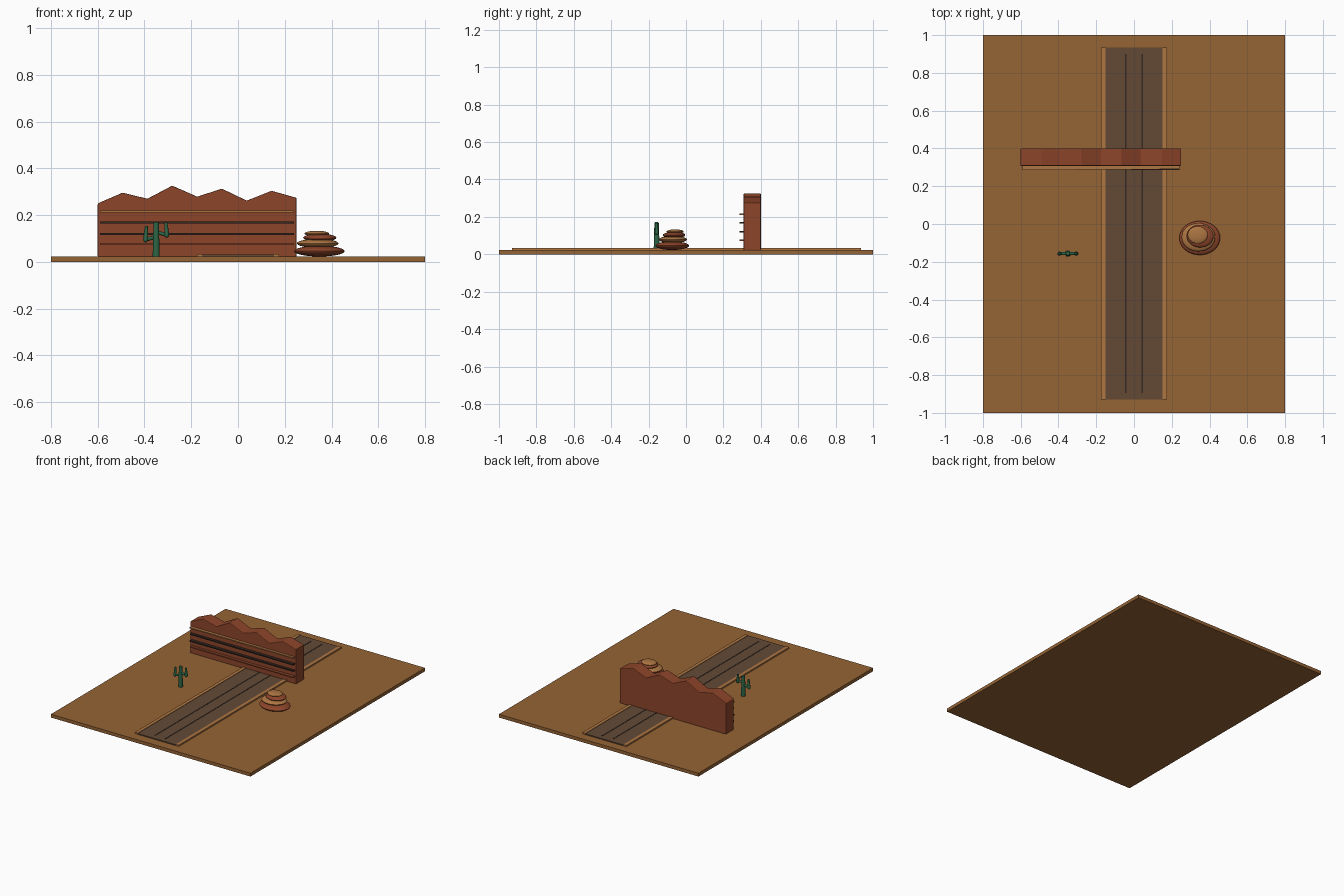
import bpy, bmesh
from math import pi
from mathutils import Vector

if "Cube" in bpy.data.objects:
    bpy.data.objects.remove(bpy.data.objects["Cube"])

def material(name, rgb):
    m = bpy.data.materials.new(name)
    m.diffuse_color = (*rgb, 1)
    m.use_nodes = True
    m.node_tree.nodes["Principled BSDF"].inputs["Base Color"].default_value = m.diffuse_color
    return m

SAND = material("sand", (0.30, 0.125, 0.035))
ROCK = material("red_rock", (0.27, 0.06, 0.023))
TAN = material("tan_rock", (0.42, 0.18, 0.055))
TRACK = material("track", (0.125, 0.068, 0.036))
DARK = material("dark", (0.035, 0.022, 0.016))
GREEN = material("cactus_green", (0.025, 0.13, 0.06))
TOP = 0.024  # ground surface

def finish(name, mat, smooth=False):
    o = bpy.context.object
    o.name = name
    o.data.materials.append(mat)
    if smooth:
        bpy.ops.object.shade_smooth_by_angle(angle=0.7)
    return o

def box(name, lo, hi, mat):
    lo, hi = Vector(lo), Vector(hi)
    bpy.ops.mesh.primitive_cube_add(size=1, location=(lo + hi) / 2)
    bpy.context.object.scale = hi - lo
    bpy.ops.object.transform_apply(location=False, rotation=False)
    return finish(name, mat)

def limb(name, a, b, r1, r2):
    a, b = Vector(a), Vector(b)
    d = b - a
    bpy.ops.mesh.primitive_cone_add(vertices=10, radius1=r1, radius2=r2, depth=d.length,
                                    location=(a + b) / 2,
                                    rotation=d.to_track_quat('Z', 'Y').to_euler())
    return finish(name, GREEN, True)

def blob(name, loc, size, mat, seg=32, rings=16):
    bpy.ops.mesh.primitive_uv_sphere_add(segments=seg, ring_count=rings, radius=1, location=loc)
    bpy.context.object.scale = size
    bpy.ops.object.transform_apply(location=False, rotation=False)
    return finish(name, mat, True)

# Ground slab and sunken track with raised edges and two ruts
box("ground", (-0.8, -1, 0), (0.8, 1, TOP), SAND)
box("track_bed", (-0.155, -0.93, TOP - 0.004), (0.155, 0.935, 0.031), TRACK)
for side, s in (("left", -1), ("right", 1)):
    x = 0.164 * s
    box(side + "_track_edge", (x - 0.012, -0.93, TOP - 0.004), (x + 0.012, 0.935, 0.034), TAN)
    x = 0.043 * s
    box(side + "_wheel_rut", (x - 0.004, -0.895, 0.028), (x + 0.004, 0.9, 0.0325), DARK)

# Mesa wall: jagged profile extruded in depth
peaks = [0.25, 0.296, 0.27, 0.326, 0.279, 0.313, 0.262, 0.304, 0.274]
outline = [(-0.6, TOP - 0.002)]
outline += [(-0.6 + 0.85 * i / 8, z) for i, z in enumerate(peaks)]
outline += [(0.25, TOP - 0.002)]
bm = bmesh.new()
face = bm.faces.new([bm.verts.new((x, 0.308, z)) for x, z in outline])
ext = bmesh.ops.extrude_face_region(bm, geom=[face])
bmesh.ops.translate(bm, vec=(0, 0.092, 0),
                    verts=[v for v in ext["geom"] if isinstance(v, bmesh.types.BMVert)])
bmesh.ops.recalc_face_normals(bm, faces=bm.faces)
mesh = bpy.data.meshes.new("mesa_wall")
bm.to_mesh(mesh)
bm.free()
wall = bpy.data.objects.new("mesa_wall", mesh)
bpy.context.collection.objects.link(wall)
mesh.materials.append(ROCK)
bev = wall.modifiers.new("soft_edges", 'BEVEL')
bev.width, bev.segments = 0.004, 2

# Rock strata ledges on the front of the wall
for i, (z, mat) in enumerate([(0.076, ROCK), (0.12, DARK), (0.168, DARK), (0.215, TAN)]):
    ledge = box(f"strata_ledge_{i + 1}", (-0.59, 0.288, z - 0.004), (0.24, 0.314, z + 0.004), mat)
    ledge.rotation_euler.z = (-0.005, 0.006)[i % 2]

# Layered boulder mound
layers = [(0.348, -0.074, 0.046, 0.108, 0.090, 0.023, ROCK),
          (0.341, -0.070, 0.079, 0.089, 0.075, 0.019, TAN),
          (0.350, -0.064, 0.103, 0.071, 0.060, 0.017, ROCK),
          (0.337, -0.058, 0.121, 0.053, 0.046, 0.012, TAN)]
for i, (x, y, z, rx, ry, rz, mat) in enumerate(layers):
    blob(f"mound_layer_{i + 1}", (x, y, z), (rx, ry, rz), mat)

# Cactus: trunk and two raised arms
cx, cy = -0.35, -0.157
limb("cactus_trunk", (cx, cy, TOP - 0.002), (cx, cy, 0.168), 0.016, 0.012)
blob("cactus_crown", (cx, cy, 0.167), (0.012, 0.012, 0.006), GREEN, 10, 6)
for side, s, z, tip in (("left", -1, 0.095, 0.153), ("right", 1, 0.115, 0.168)):
    ax = cx + s * 0.045
    limb(side + "_arm_branch", (cx, cy, z + 0.012), (ax, cy, z), 0.008, 0.008)
    blob(side + "_arm_elbow", (ax, cy, z), (0.011, 0.011, 0.012), GREEN, 10, 6)
    limb(side + "_arm_tip", (ax, cy, z), (ax + s * -0.003, cy, tip), 0.011, 0.006)
